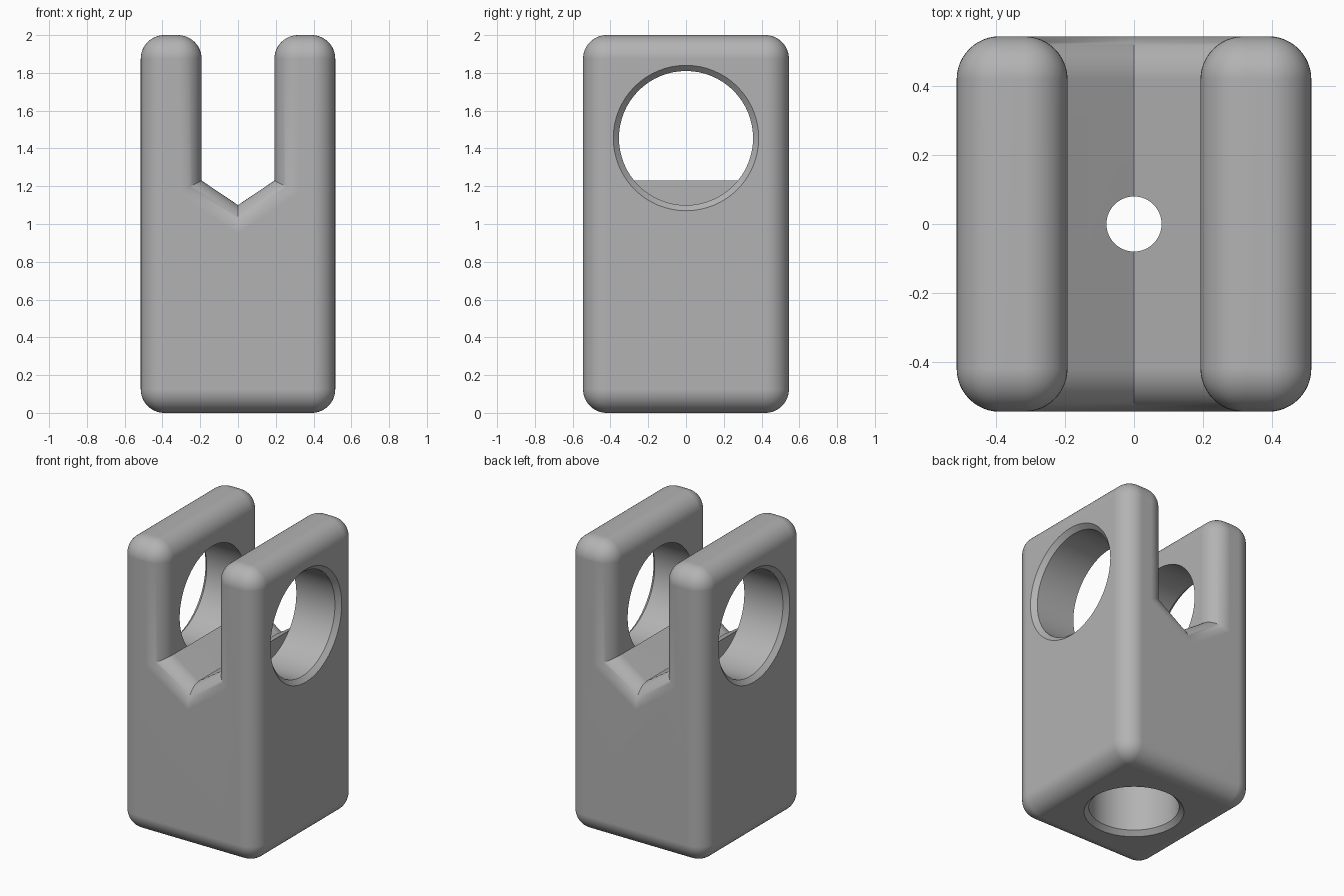
import bpy
import bmesh
from math import radians, tau
from mathutils import Matrix

cube = bpy.data.objects.get("Cube")
if cube:
    bpy.data.objects.remove(cube)

HALF_X, HALF_Y, HEIGHT = 0.515, 0.545, 2.0
SLOT, SHOULDER, VALLEY = 0.193, 1.23, 1.10
FILLET = 0.125

grey = bpy.data.materials.new("plain grey")
grey.use_nodes = True
colour = (0.45, 0.45, 0.45, 1)
grey.diffuse_color = colour
grey.node_tree.nodes["Principled BSDF"].inputs["Base Color"].default_value = colour


def make_object(name, bm):
    bmesh.ops.recalc_face_normals(bm, faces=bm.faces)
    mesh = bpy.data.meshes.new(name)
    bm.to_mesh(mesh)
    bm.free()
    obj = bpy.data.objects.new(name, mesh)
    mesh.materials.append(grey)
    bpy.context.collection.objects.link(obj)
    return obj


def lathe_cutter(name, profile, matrix=Matrix()):
    """Solid of revolution about z from (radius, height) points."""
    bm = bmesh.new()
    verts = [bm.verts.new((r, 0, z)) for r, z in profile]
    edges = [bm.edges.new(pair) for pair in zip(verts, verts[1:])]
    bmesh.ops.spin(bm, geom=verts + edges, cent=(0, 0, 0), axis=(0, 0, 1),
                   angle=tau, steps=64, use_merge=False)
    bmesh.ops.remove_doubles(bm, verts=bm.verts, dist=1e-5)
    bmesh.ops.transform(bm, matrix=matrix, verts=bm.verts)
    obj = make_object(name, bm)
    obj.hide_render = True
    return obj


# Forked block: front profile with a V-floored slot, extruded in depth
right_half = [(0, VALLEY), (SLOT, SHOULDER), (SLOT, HEIGHT), (HALF_X, HEIGHT), (HALF_X, 0)]
profile = right_half + [(-x, z) for x, z in reversed(right_half[1:])]
bm = bmesh.new()
front = bm.faces.new([bm.verts.new((x, -HALF_Y, z)) for x, z in profile])
extruded = bmesh.ops.extrude_face_region(bm, geom=[front], use_keep_orig=True)
moved = [v for v in extruded["geom"] if isinstance(v, bmesh.types.BMVert)]
bmesh.ops.translate(bm, vec=(0, 2 * HALF_Y, 0), verts=moved)
bmesh.ops.recalc_face_normals(bm, faces=bm.faces)

# Round every outward edge; the creases in the slot stay sharp
outer = [e for e in bm.edges if e.is_convex]
bmesh.ops.bevel(bm, geom=outer, offset=FILLET, offset_type='OFFSET', segments=12,
                profile=0.5, affect='EDGES', clamp_overlap=False)
body = make_object("forked_block", bm)

# Chamfered cross holes in both arms, stopping at the slot walls
arm_hole = [(0, SLOT - 0.0005), (0.355, SLOT - 0.0005), (0.355, HALF_X - 0.03),
            (0.395, HALF_X + 0.01), (0, HALF_X + 0.01)]
cutters = []
for side, name in ((1, "left_arm_hole"), (-1, "right_arm_hole")):
    place = Matrix.Translation((0, 0, 1.455)) @ Matrix.Rotation(side * radians(90), 4, 'Y')
    cutters.append(lathe_cutter(name, arm_hole, place))

# Chamfered bore from below with a narrow hole up into the slot
bore = [(0, -0.01), (0.32, -0.01), (0.28, 0.03), (0.28, 0.8), (0.08, 0.8), (0.08, 1.3), (0, 1.3)]
cutters.append(lathe_cutter("base_bore", bore))

bpy.context.view_layer.objects.active = body
for obj in bpy.context.selected_objects:
    obj.select_set(False)
body.select_set(True)
for cutter in cutters:
    cut = body.modifiers.new("cut", 'BOOLEAN')
    cut.operation = 'DIFFERENCE'
    cut.solver = 'EXACT'
    cut.object = cutter
    bpy.ops.object.modifier_apply(modifier=cut.name)
    bpy.data.objects.remove(cutter)

# Smooth fillets and bores, crisp rims
bpy.ops.object.shade_smooth_by_angle(angle=radians(30))
normals = body.modifiers.new("flat face normals", 'WEIGHTED_NORMAL')
normals.keep_sharp = True
